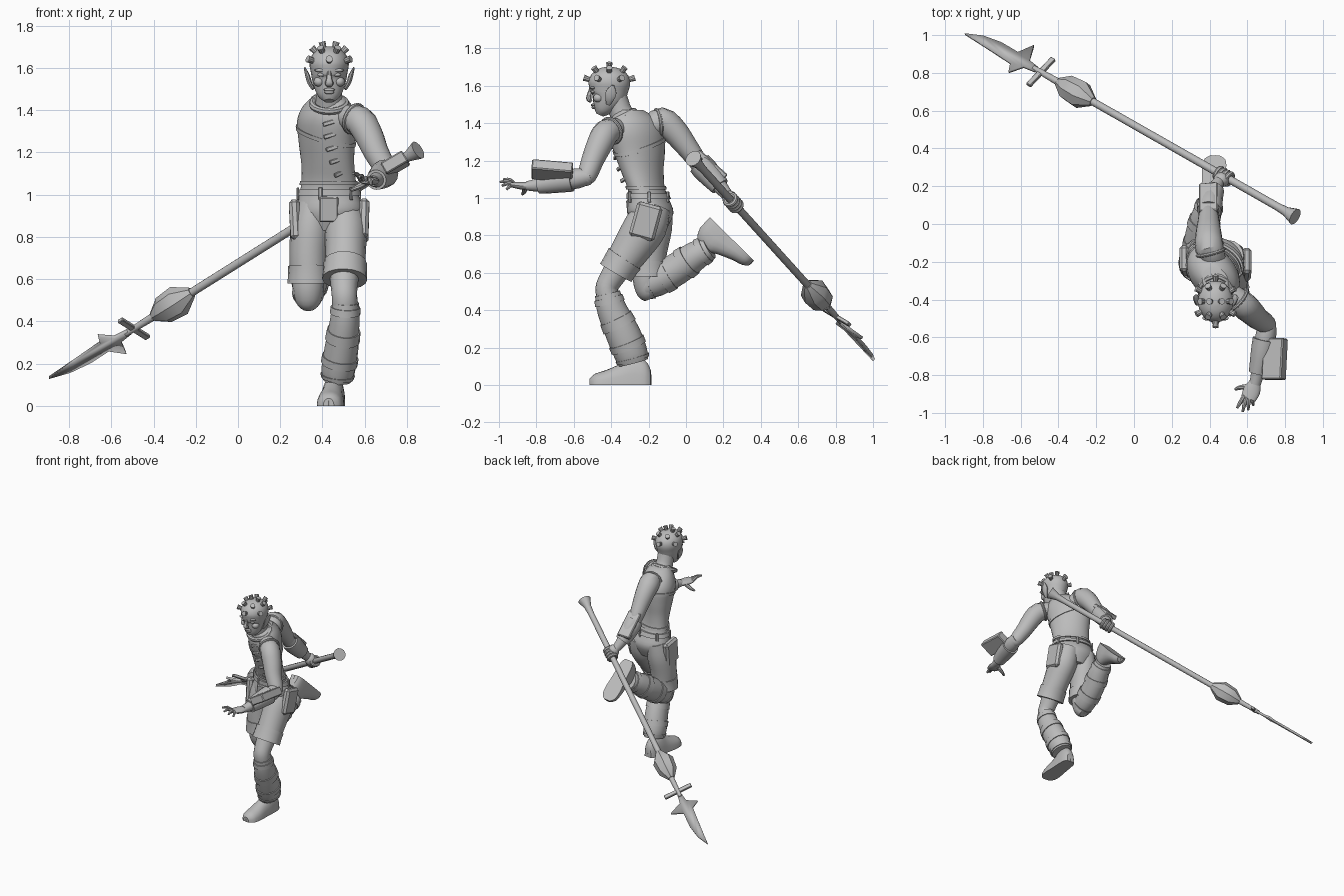
import bpy, bmesh, math
from mathutils import Vector, Matrix

if "Cube" in bpy.data.objects:
    bpy.data.objects.remove(bpy.data.objects["Cube"], do_unlink=True)

grey = bpy.data.materials.new("plain_grey")
grey.use_nodes = True
grey.diffuse_color = (.5, .5, .5, 1)
grey.node_tree.nodes["Principled BSDF"].inputs["Base Color"].default_value = grey.diffuse_color
built = []


# ---------- helpers ----------
def finish(name, bm):
    bmesh.ops.recalc_face_normals(bm, faces=bm.faces)
    mesh = bpy.data.meshes.new(name)
    bm.to_mesh(mesh)
    bm.free()
    mesh.materials.append(grey)
    obj = bpy.data.objects.new(name, mesh)
    bpy.context.collection.objects.link(obj)
    built.append(obj)
    return obj


def skin(name, rings, closed=False):
    """Bridge matching rings of points, with end caps or as a closed loop."""
    bm = bmesh.new()
    loops = [[bm.verts.new(p) for p in ring] for ring in rings]
    count = len(loops[0])
    pairs = list(zip(loops, loops[1:])) + ([(loops[-1], loops[0])] if closed else [])
    for low, high in pairs:
        for i in range(count):
            j = (i + 1) % count
            bm.faces.new((low[i], low[j], high[j], high[i]))
    if not closed:
        bm.faces.new(loops[0])
        bm.faces.new(loops[-1])
    return finish(name, bm)


def smooth(rows, steps=3):
    """Fill in rows along a soft curve through the given ones."""
    rows = [Vector(r) for r in rows]
    ends = [rows[0]] + rows + [rows[-1]]
    out = []
    for p, q, r, s in zip(ends, ends[1:], ends[2:], ends[3:]):
        for k in range(steps):
            t = k / steps
            out.append(q + ((r - p) * t + (p * 2 - q * 5 + r * 4 - s) * t ** 2
                            + (q * 3 - p - r * 3 + s) * t ** 3) / 2)
    return out + [rows[-1]]


def loft(name, rows, sides=16, steps=3, ref=(1, 0, 0)):
    """Tube through rows of x, y, z, half width along ref, half depth."""
    rows = smooth([tuple(r) + (r[3],) * (5 - len(r)) for r in rows], steps)
    rings = []
    for i, row in enumerate(rows):
        ahead, behind = rows[min(i + 1, len(rows) - 1)], rows[max(i - 1, 0)]
        way = (Vector(ahead[:3]) - Vector(behind[:3])).normalized()
        side = Vector(ref)
        side = (side - way * side.dot(way)).normalized()
        other = way.cross(side)
        turns = [math.tau * k / sides for k in range(sides)]
        rings.append([Vector(row[:3]) + side * row[3] * math.cos(t) + other * row[4] * math.sin(t)
                      for t in turns])
    skin(name, rings)
    return rows


def band(name, rows, first, last, grow):
    """Thicker cuff over a stretch of a finished tube."""
    loft(name, [tuple(r[:3]) + (r[3] + grow, r[4] + grow) for r in rows[first:last]], steps=1)


def frame(loc, up, ref=(1, 0, 0)):
    up, ref = Vector(up).normalized(), Vector(ref)
    side = (ref - up * ref.dot(up)).normalized()
    turn = Matrix((side, up.cross(side), up)).transposed().to_4x4()
    return Matrix.Translation(loc) @ turn


def box(name, place, size, bevel=.006):
    bm = bmesh.new()
    bmesh.ops.create_cube(bm, size=1, matrix=place @ Matrix.Diagonal((*size, 1)))
    bmesh.ops.bevel(bm, geom=bm.edges[:], offset=bevel, segments=1, affect='EDGES')
    finish(name, bm)


def ball(name, loc, size):
    bm = bmesh.new()
    bmesh.ops.create_uvsphere(bm, u_segments=16, v_segments=10, radius=1,
                              matrix=Matrix.Translation(loc) @ Matrix.Diagonal((*size, 1)))
    finish(name, bm)


def hoop(name, place, radius, thick, count=20):
    rings = []
    for k in range(count):
        out = Vector((math.cos(math.tau * k / count), math.sin(math.tau * k / count), 0))
        rings.append([place @ (out * (radius + thick * math.cos(t)) + Vector((0, 0, thick * math.sin(t))))
                      for t in (math.tau * i / 8 for i in range(8))])
    skin(name, rings, closed=True)


# ---------- twisted torso: x, y, z, half width, half depth, twist ----------
torso = smooth([(.43, -.19, .83, .1, .085, -10), (.435, -.19, .92, .16, .12, -15),
                (.43, -.2, 1, .145, .1, -20), (.43, -.215, 1.06, .137, .09, -26),
                (.425, -.235, 1.15, .14, .098, -38), (.42, -.25, 1.25, .155, .112, -48),
                (.42, -.265, 1.35, .168, .12, -52), (.425, -.275, 1.42, .14, .1, -52),
                (.43, -.3, 1.47, .075, .065, -52)], 4)


def torso_point(z, t, grow=0.0):
    low, high = next(((p, q) for p, q in zip(torso, torso[1:]) if p[2] <= z <= q[2]), torso[-2:])
    row = low.lerp(high, (z - low[2]) / (high[2] - low[2]))
    d, a, b = math.radians(row[5]), (row[3] + grow) * math.cos(t), (row[4] + grow) * math.sin(t)
    return Vector((row[0] + a * math.cos(d) - b * math.sin(d),
                   row[1] + a * math.sin(d) + b * math.cos(d), z))


def torso_band(name, z, height, grow, tilt=0.0):
    spin = [math.tau * k / 32 for k in range(32)]
    skin(name, [[torso_point(z + h + tilt * math.cos(t), t, g) for t in spin]
                for h, g in ((0, -.01), (0, grow), (height, grow), (height, -.01))])


skin("torso", [[torso_point(r[2], math.tau * k / 32) for k in range(32)] for r in torso])
torso_band("belt", .995, .03, .012)
torso_band("vest_hem", 1.045, .02, .008)
torso_band("back_strap", 1.27, .02, .006, -.05)
hoop("collar", frame((.432, -.35, 1.43), (0, -.45, .9)), .08, .017)
for k in range(5):
    spot = torso_point(1.1 + k * .06, -.75)
    out = spot - Vector((.42, -.25, spot.z))
    box(f"vest_clasp_{k}", frame(spot, out, (1, 0, .3)), (.06, .02, .014), .003)
for k in range(6):
    t = math.tau * (k + .5) / 6
    spot = torso_point(1.005, t, .012)
    box(f"belt_loop_{k}", frame(spot, (spot.x - .43, spot.y + .2, 0), (0, 0, 1)), (.06, .018, .012), .003)
box("fly_panel", frame((.43, -.3, .93), (0, -1, -.1)), (.09, .12, .03))

# ---------- head ----------
mid = .432
loft("head", [(mid, -.462, 1.444, .025, .02), (mid, -.452, 1.465, .05, .043),
              (mid, -.435, 1.5, .068, .07), (mid, -.418, 1.54, .08, .094),
              (mid, -.413, 1.58, .087, .105), (mid, -.41, 1.62, .093, .112),
              (mid, -.41, 1.66, .082, .097), (mid, -.41, 1.69, .05, .06),
              (mid, -.41, 1.702, .012, .014)], sides=20)
loft("neck", [(mid, -.3, 1.38, .085), (mid, -.345, 1.45, .063), (mid, -.375, 1.54, .06)])
loft("nose", [(mid, -.505, 1.59, .01), (mid, -.518, 1.55, .013), (mid, -.519, 1.528, .021, .015),
              (mid, -.505, 1.516, .015, .008)], sides=10)
ball("upper_lip", (mid, -.495, 1.497), (.027, .014, .008))
ball("lower_lip", (mid, -.492, 1.485), (.023, .014, .009))
for word, s in (("left", 1), ("right", -1)):
    ball(word + "_eye", (mid + s * .036, -.496, 1.568), (.02, .013, .009))
    ball(word + "_brow", (mid + s * .038, -.498, 1.589), (.032, .014, .009))
    ball(word + "_cheek", (mid + s * .048, -.468, 1.535), (.026, .028, .024))
    loft(word + "_ear", [(mid + s * .075, -.415, 1.5, .008, .012), (mid + s * .092, -.408, 1.53, .011, .024),
                         (mid + s * .103, -.4, 1.565, .011, .03), (mid + s * .117, -.39, 1.602, .004, .007)], sides=10)

# studs all over the scalp
for lift, spread, shift in ((18, 6, 0), (48, 6, 30), (74, 2, 90)):
    for k in range(spread):
        e, a = math.radians(lift), math.radians(shift) + math.tau * k / spread
        way = Vector((math.sin(a) * math.cos(e), -math.cos(a) * math.cos(e), math.sin(e)))
        spot = Vector((mid + way.x * .094, -.41 + way.y * .114, 1.605 + way.z * .094))
        bm = bmesh.new()
        bmesh.ops.create_cone(bm, cap_ends=True, segments=10, radius1=.012, radius2=.017, depth=.05,
                              matrix=frame(spot + way * .005, way, (.3, .2, .1)))
        finish(f"scalp_stud_{lift}_{k}", bm)

# ---------- arms ----------
loft("left_upper_arm", [(.5, -.36, 1.37, .055), (.575, -.425, 1.35, .072), (.62, -.465, 1.28, .068),
                        (.655, -.5, 1.2, .06), (.7, -.53, 1.12, .052), (.7, -.56, 1.1, .04)])
fore = loft("left_forearm", [(.71, -.51, 1.12, .04), (.7, -.58, 1.105, .054), (.68, -.68, 1.09, .05),
                             (.655, -.79, 1.07, .036), (.64, -.85, 1.065, .03, .025)])
band("left_bracer", fore, 4, 10, .012)
box("left_arm_plate", frame((.745, -.715, 1.145), (-.5, .1, .85), (.85, 0, .5)), (.12, .22, .06))
loft("left_palm", [(.645, -.83, 1.065, .028, .02), (.625, -.88, 1.065, .045, .02),
                   (.605, -.925, 1.07, .04, .015)])
for word, x, y, z in (("index", .545, -.975, 1.1), ("middle", .575, -.995, 1.085),
                      ("ring", .605, -.985, 1.065), ("little", .632, -.96, 1.045)):
    root = Vector((.525 + (x - .4) * .4, -.91, 1.068))
    tip = Vector((x, y, z))
    bend = root.lerp(tip, .5) + Vector((0, 0, .012))
    loft(f"left_{word}_finger", [(*root, .011), (*bend, .011), (*tip, .006)], sides=8)
loft("left_thumb", [(.61, -.86, 1.06, .014), (.565, -.865, 1.035, .013), (.535, -.875, 1.02, .007)], sides=8)

loft("right_upper_arm", [(.43, -.2, 1.37, .06), (.4, -.13, 1.41, .075), (.395, -.06, 1.355, .07),
                         (.395, 0, 1.28, .06), (.395, .06, 1.2, .05), (.4, .08, 1.18, .04)])
fore = loft("right_forearm", [(.395, .04, 1.22, .045), (.4, .09, 1.165, .055), (.41, .14, 1.11, .05),
                              (.435, .2, 1.04, .036), (.455, .235, 1, .028)])
band("right_bracer", fore, 2, 9, .012)
box("right_arm_plate", frame((.395, .135, 1.175), (-.1, .65, .72)), (.1, .2, .035))
for word, place, size in (("left", frame((.55, -.4, 1.36), (.7, -.6, -.3)), .068),
                          ("right", frame((.405, -.15, 1.4), (-.2, .8, .1)), .072)):
    hoop(word + "_armhole_trim", place, size, .01)

# ---------- legs ----------
thigh = loft("left_shorts_leg", [(.5, -.17, .96, .08, .09), (.51, -.215, .85, .102, .115), (.51, -.285, .74, .096, .105),
                                 (.507, -.345, .65, .096, .092), (.505, -.375, .6, .1, .09)])
band("left_hem", thigh, 8, 13, .007)
loft("left_knee", [(.505, -.34, .66, .075), (.503, -.405, .56, .063), (.505, -.425, .51, .06),
                   (.507, -.41, .44, .06)])
shin = loft("left_gaiter", [(.51, -.42, .49, .062, .068), (.505, -.395, .4, .07, .08), (.49, -.335, .27, .08, .092),
                            (.475, -.295, .17, .08, .09), (.47, -.28, .12, .068, .08)])
thigh = loft("right_shorts_leg", [(.36, -.17, .95, .08, .1), (.345, -.185, .84, .095, .11), (.335, -.2, .72, .092, .1),
                                  (.335, -.205, .64, .09, .095), (.335, -.205, .58, .094, .098)])
band("right_hem", thigh, 8, 13, .007)
loft("right_knee", [(.335, -.205, .65, .076), (.333, -.21, .56, .074), (.333, -.2, .49, .06),
                    (.333, -.19, .46, .03)])
calf = loft("right_gaiter", [(.33, -.24, .51, .055, .055), (.335, -.17, .55, .078, .082), (.355, -.05, .62, .082, .086),
                             (.385, .05, .69, .078, .078), (.405, .125, .735, .062, .064)])
for word, rows in (("left", shin), ("right", calf)):
    for k in range(2, 12, 3):
        band(f"{word}_gaiter_strap_{k}", rows, k - 1, k + 1, .006)
box("left_pocket", frame((.595, -.215, .875), (.03, .26, .95)), (.05, .14, .19), .015)
box("right_pocket", frame((.27, -.195, .875), (-.05, .15, .95)), (.05, .14, .19), .015)


def foot(name, heel, forward, up):
    """Boot with a flat sole; rows give distance from heel, height, half sizes."""
    place = frame(heel, up, forward)
    rings = []
    for along, high, wide in smooth([(0, .08, .03), (.03, .13, .048), (.1, .15, .055), (.16, .115, .058),
                                     (.24, .08, .064), (.3, .06, .055), (.328, .035, .025)]):
        arc = [math.pi * k / 10 for k in range(11)]
        rings.append([place @ Vector((along, wide * math.cos(t), high * math.sin(t) ** .8)) for t in arc])
    skin(name, rings)
    skin(name + "_sole", [[place @ Vector((.164 + .166 * math.cos(t), (.056 - .01 * math.sin(t) ** 2
         + .01 * math.cos(t)) * math.sin(t), h)) for t in (math.tau * k / 24 for k in range(24))] for h in (0, .025)])


foot("left_boot", (.462, -.188, 0), (-.1, -1, 0), (0, 0, 1))
foot("right_boot", (.405, .13, .895), (.08, .71, -.7), (0, -.7, -.71))

# ---------- spear ----------
hub = Vector((-.31, .7, .48))
axis = Vector((.763, -.434, .48)).normalized()
cross = Vector((.68, .635, -.36))
cross = (cross - axis * cross.dot(axis)).normalized()


def turned(name, rows, sides):
    loft(name, [(*(hub + axis * s), r) for s, r in rows], sides, 1, cross)


turned("spear_shaft", [(-.29, .014), (-.1, .02), (1.4, .021), (1.46, .025), (1.525, .046)], 12)
turned("spear_bulb", [(-.12, .025), (-.055, .068), (.04, .076), (.12, .026)], 8)
box("spear_crossbar", frame(hub - axis * .24, axis, cross), (.21, .02, .03), .003)
bm = bmesh.new()
edge = [(.03, .015), (.1, .025), (.143, .115), (.185, .033), (.3, .035), (.41, .016), (.505, -.027),
        (.34, -.035), (.174, -.045), (.145, -.095), (.1, -.025), (.03, -.015)]
bm.faces.new([bm.verts.new(hub - axis * (.24 + s) + cross * w) for s, w in edge])
blade = finish("spear_blade", bm)
solid = blade.modifiers.new("thickness", 'SOLIDIFY')
solid.thickness, solid.offset = .016, 0

# right hand wrapped round the shaft
grip = hub + axis * 1.03
ball("right_palm", grip + Vector((-.012, -.018, .02)), (.042, .04, .045))
for k in range(4):
    hoop(f"right_finger_{k}", frame(grip + axis * (k - 1.5) * .023, axis, cross), .031, .013, 14)

# ---------- shading ----------
bpy.ops.object.select_all(action='DESELECT')
for obj in built:
    obj.select_set(True)
bpy.context.view_layer.objects.active = built[0]
bpy.ops.object.shade_smooth_by_angle(angle=math.radians(35))
